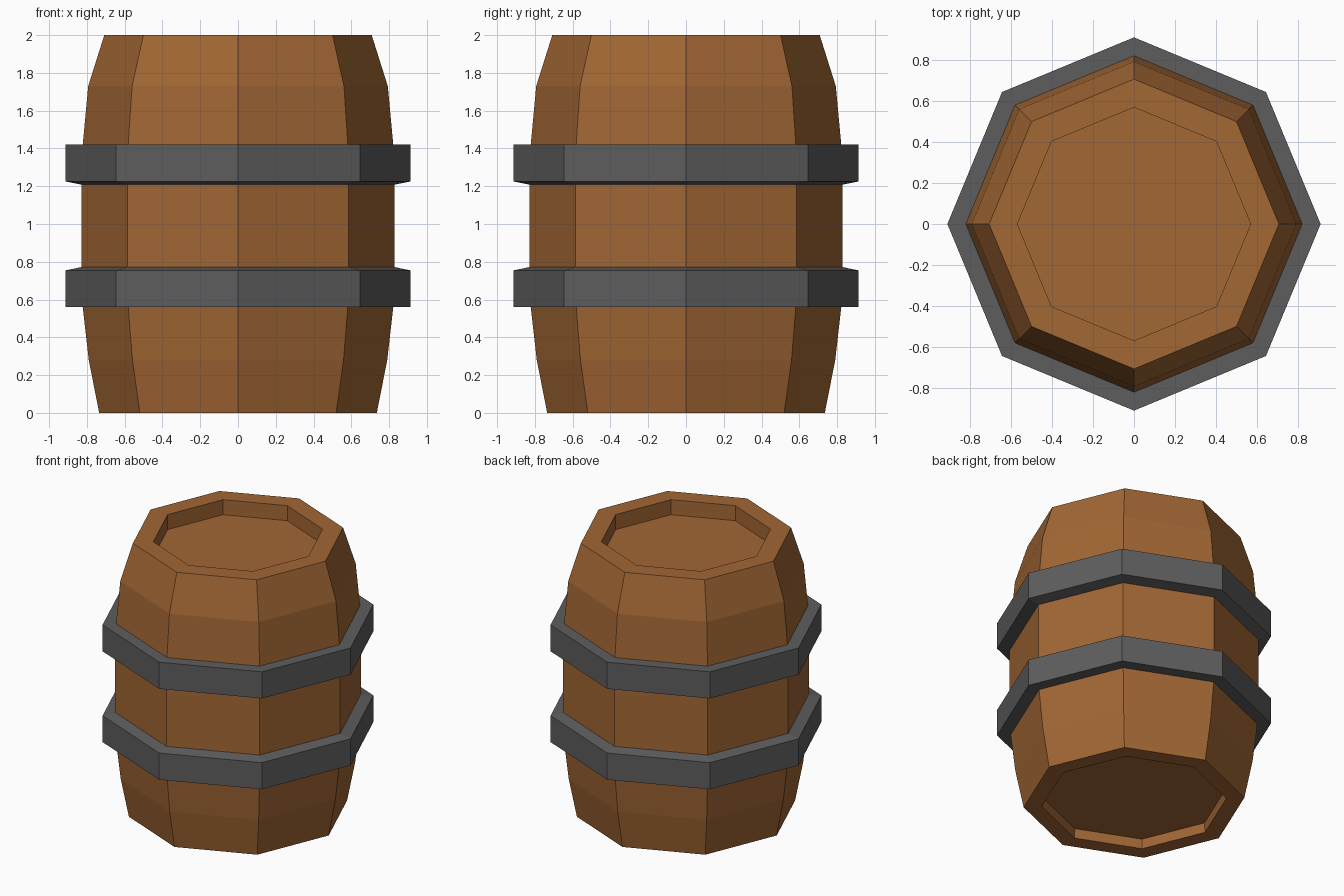
import bpy
import bmesh
from math import cos, sin, pi

if "Cube" in bpy.data.objects:
    bpy.data.objects.remove(bpy.data.objects["Cube"])

SIDES = 8


def material(name, rgb):
    mat = bpy.data.materials.new(name)
    mat.diffuse_color = (*rgb, 1)
    mat.use_nodes = True
    mat.node_tree.nodes["Principled BSDF"].inputs["Base Color"].default_value = mat.diffuse_color
    return mat


def lathe(name, profile, mat, loop=False):
    """Turn an (r, z) profile into an eight-sided solid; loop closes it as a ring."""
    bm = bmesh.new()
    rings = [[bm.verts.new((r * cos(2 * pi * i / SIDES), r * sin(2 * pi * i / SIDES), z))
              for i in range(SIDES)] for r, z in profile]
    pairs = list(zip(rings, rings[1:]))
    if loop:
        pairs.append((rings[-1], rings[0]))
    else:
        bm.faces.new(rings[0])
        bm.faces.new(rings[-1])
    for a, b in pairs:
        for i in range(SIDES):
            j = (i + 1) % SIDES
            bm.faces.new((a[i], a[j], b[j], b[i]))
    bmesh.ops.recalc_face_normals(bm, faces=bm.faces)
    mesh = bpy.data.meshes.new(name)
    bm.to_mesh(mesh)
    bm.free()
    mesh.materials.append(mat)
    obj = bpy.data.objects.new(name, mesh)
    bpy.context.collection.objects.link(obj)
    return obj


wood = material("wood", (0.36, 0.135, 0.035))
iron = material("iron", (0.11, 0.11, 0.11))

# Barrel body: recessed bottom, bulging staves, recessed lid
lathe("barrel_body", [
    (0.61, 0.07), (0.615, 0), (0.735, 0), (0.79, 0.28), (0.822, 0.56),
    (0.828, 0.77), (0.828, 1.20), (0.822, 1.42), (0.793, 1.73), (0.708, 2.0),
    (0.57, 2.0), (0.57, 1.89)], wood)

# Hoops: the upper one mirrors the lower one, bevelled towards the middle
hoop = [(0.80, 0.56), (0.912, 0.56), (0.912, 0.755), (0.828, 0.772), (0.80, 0.772)]
lathe("lower_hoop", hoop, iron, loop=True)
lathe("upper_hoop", [(r, 1.98 - z) for r, z in hoop], iron, loop=True)
